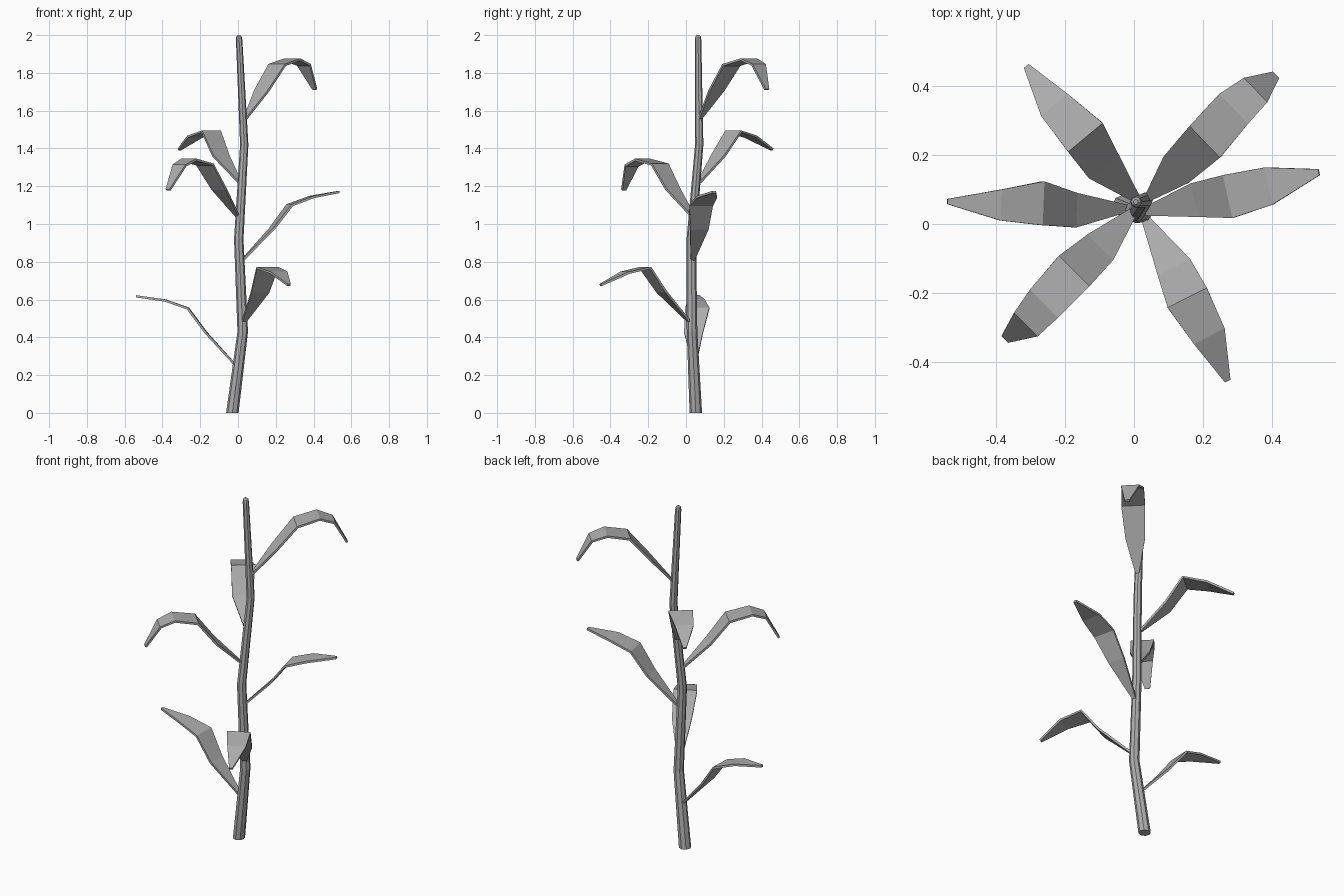
import bpy, bmesh
from math import cos, sin, tau
from mathutils import Vector

if "Cube" in bpy.data.objects:
    bpy.data.objects.remove(bpy.data.objects["Cube"])

# Darker grey for the whole plant
grey = bpy.data.materials.new("dark_grey")
grey.diffuse_color = (.42, .42, .42, 1)
grey.use_nodes = True
grey.node_tree.nodes["Principled BSDF"].inputs["Base Color"].default_value = grey.diffuse_color


def mesh_object(name, bm):
    bmesh.ops.recalc_face_normals(bm, faces=bm.faces)
    me = bpy.data.meshes.new(name)
    bm.to_mesh(me)
    bm.free()
    me.materials.append(grey)
    ob = bpy.data.objects.new(name, me)
    bpy.context.collection.objects.link(ob)
    return ob


def stem(rings, sides=8):
    """Loft level rings (x, y, z, radius) into a closed tube."""
    bm = bmesh.new()
    loops = [[bm.verts.new((x + r * cos(tau * i / sides),
                            y + r * sin(tau * i / sides), z))
              for i in range(sides)] for x, y, z, r in rings]
    for a, b in zip(loops, loops[1:]):
        for i in range(sides):
            j = (i + 1) % sides
            bm.faces.new((a[i], a[j], b[j], b[i]))
    bm.faces.new(loops[0][::-1])
    bm.faces.new(loops[-1])
    return mesh_object("stem", bm)


def leaf(name, stations):
    """Ribbon through stations (x, y, z, width), level across, with thickness."""
    pts = [Vector(s[:3]) for s in stations]
    heading = pts[-1] - pts[0]
    side = Vector((-heading.y, heading.x, 0)).normalized()
    bm = bmesh.new()
    rows = [(bm.verts.new(p - side * s[3] / 2), bm.verts.new(p + side * s[3] / 2))
            for p, s in zip(pts, stations)]
    for a, b in zip(rows, rows[1:]):
        bm.faces.new((a[0], b[0], b[1], a[1]))
    ob = mesh_object(name, bm)
    mod = ob.modifiers.new("thickness", 'SOLIDIFY')
    mod.thickness = 0.012
    mod.offset = 0


# Slightly bent, tapering stem with a rounded tip
stem([(-.03, .052, 0, .033), (.025, .032, .43, .028), (.004, .028, .92, .025),
      (.033, .07, 1.42, .022), (.006, .064, 1.975, .017), (.005, .064, 1.993, .014),
      (.005, .064, 2.0, .007)])

# Leaves, from the bottom up
leaves = [
    [(-.02, .045, .26, .02), (-.17, .04, .425, .1), (-.265, .06, .553, .127),
     (-.385, .055, .595, .09), (-.54, .065, .617, .015)],
    [(.03, .02, .48, .02), (.117, -.128, .64, .105), (.155, -.215, .768, .127),
     (.217, -.323, .742, .1), (.27, -.452, .677, .018)],
    [(.025, .035, .81, .02), (.18, .07, .975, .1), (.274, .08, 1.1, .127),
     (.39, .11, 1.143, .11), (.535, .15, 1.17, .018)],
    [(.002, .04, 1.035, .02), (-.1, -.07, 1.185, .105), (-.175, -.138, 1.315, .125),
     (-.26, -.23, 1.34, .115), (-.31, -.288, 1.31, .097), (-.37, -.33, 1.18, .028)],
    [(.01, .07, 1.22, .02), (-.09, .17, 1.36, .11), (-.142, .252, 1.49, .13),
     (-.229, .343, 1.462, .1), (-.31, .455, 1.395, .018)],
    [(.04, .075, 1.56, .02), (.125, .16, 1.705, .105), (.207, .24, 1.842, .127),
     (.288, .333, 1.871, .12), (.349, .385, 1.842, .098), (.407, .428, 1.712, .026)],
]
for i, stations in enumerate(leaves, 1):
    leaf(f"leaf_{i}", stations)
